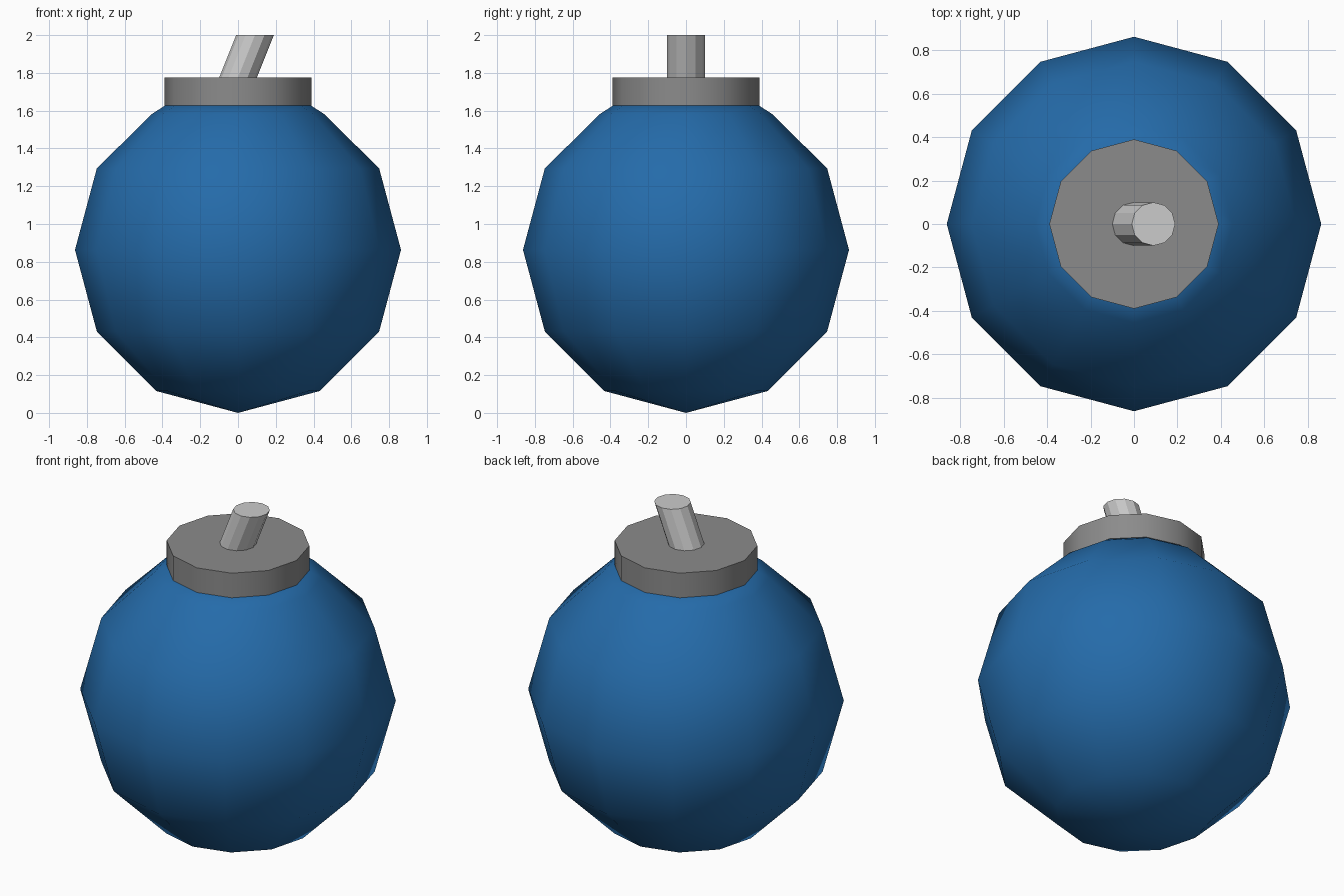
import bpy, math

if "Cube" in bpy.data.objects:
    bpy.data.objects.remove(bpy.data.objects["Cube"])

N = 12  # sides of every round part


def material(name, rgb):
    m = bpy.data.materials.new(name)
    m.diffuse_color = (*rgb, 1)
    m.use_nodes = True
    m.node_tree.nodes["Principled BSDF"].inputs["Base Color"].default_value = m.diffuse_color
    return m


def lathe(name, profile, mat, smooth_angle=None):
    """Rings of (radius, z, x shift), bottom to top; radius 0 makes a pole."""
    verts, faces, rings = [], [], []
    for r, z, dx in profile:
        count = N if r > 0 else 1
        rings.append([len(verts) + i for i in range(count)])
        for i in range(count):
            a = 2 * math.pi * i / N
            verts.append((dx + r * math.cos(a), r * math.sin(a), z))
    for low, high in zip(rings, rings[1:]):
        for i in range(N):
            j = (i + 1) % N
            if len(low) == 1:
                faces.append((low[0], high[j], high[i]))
            else:
                faces.append((low[i], low[j], high[j], high[i]))
    if len(rings[0]) > 1:
        faces.append(rings[0][::-1])
    faces.append(rings[-1])
    me = bpy.data.meshes.new(name)
    me.from_pydata(verts, [], faces)
    me.materials.append(mat)
    ob = bpy.data.objects.new(name, me)
    bpy.context.collection.objects.link(ob)
    if smooth_angle:
        bpy.ops.object.select_all(action='DESELECT')
        ob.select_set(True)
        bpy.context.view_layer.objects.active = ob
        bpy.ops.object.shade_smooth_by_angle(angle=math.radians(smooth_angle))
    return ob


blue = material("blue", (0.018, 0.147, 0.40))
grey = material("grey", (0.26, 0.26, 0.26))
light_grey = material("light_grey", (0.60, 0.60, 0.60))

# Round body: low-poly ball, trimmed at the top under the collar
R = 0.863
body = [(0, 0, 0)]
for k in range(1, 5):
    a = math.radians(30 * k)
    body.append((R * math.sin(a), R - R * math.cos(a), 0))
body += [(0.455, 1.583, 0), (0.385, 1.628, 0)]
lathe("body", body, blue, 60)

# Collar disc on top of the body
lathe("collar", [(0.39, 1.627, 0), (0.39, 1.775, 0)], grey, 40)

# Slanted fuse, cut level at both ends
lathe("fuse", [(0.1, 1.77, -0.002), (0.1, 2.0, 0.09)], light_grey)
